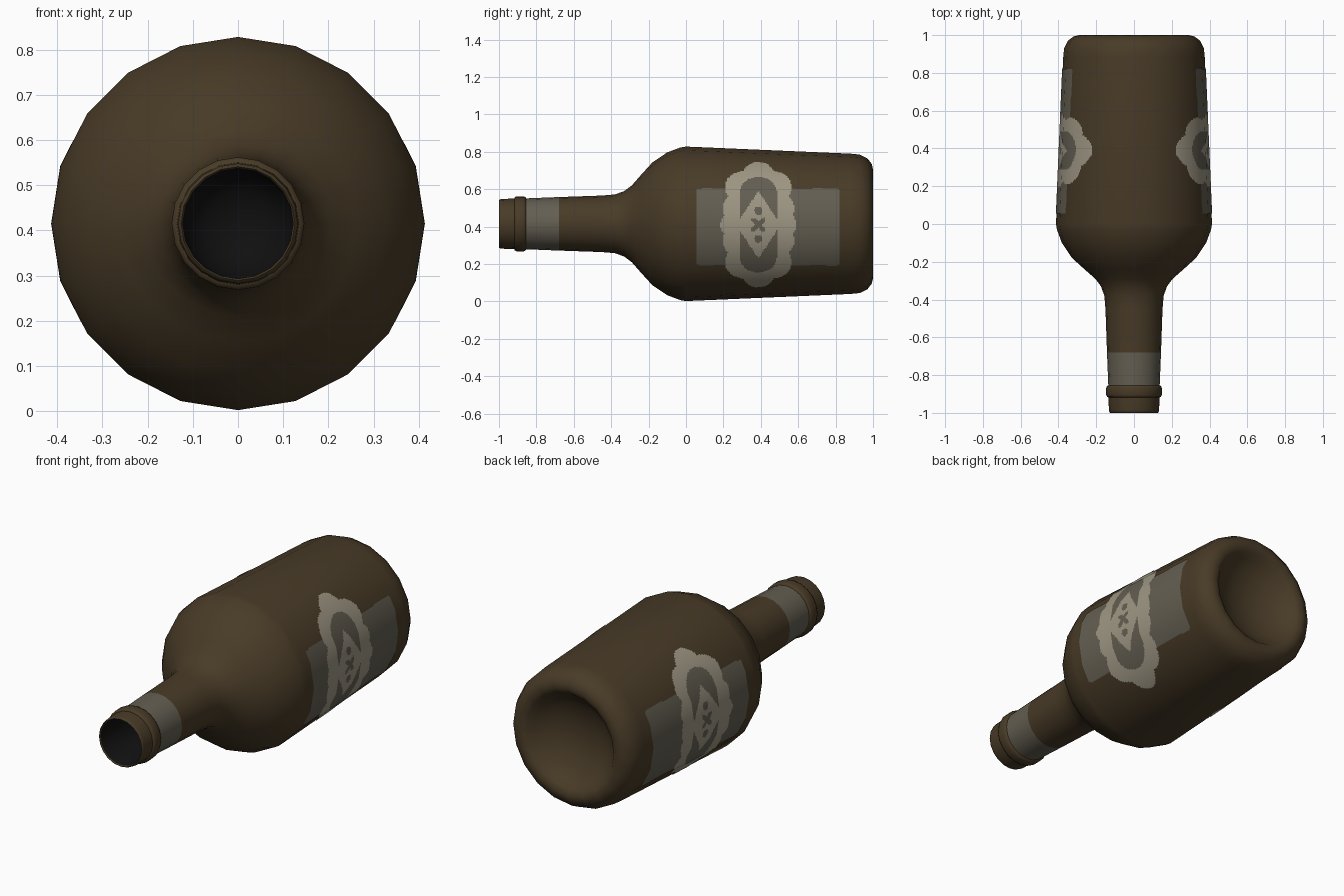
import bpy, bmesh, math
from mathutils import Vector

if "Cube" in bpy.data.objects:
    bpy.data.objects.remove(bpy.data.objects["Cube"])

SIDES = 20
AXIS_Z = 0.415
STEP = 2 * math.pi / SIDES


def material(name, rgb):
    m = bpy.data.materials.new(name)
    m.diffuse_color = (*rgb, 1)
    m.use_nodes = True
    m.node_tree.nodes["Principled BSDF"].inputs["Base Color"].default_value = m.diffuse_color
    return m


glass = material("brown glass", (0.065, 0.043, 0.020))
paper = material("grey paper", (0.125, 0.112, 0.083))
cream = material("pale print", (0.340, 0.305, 0.228))
dark = material("dark inside", (0.005, 0.005, 0.005))

# Lathe profile (y, radius): base hollow, body, shoulder, neck, lip, mouth cavity
PROFILE = [
    (0.87, 0), (0.885, 0.10), (0.915, 0.18), (0.955, 0.235), (0.985, 0.26), (1.0, 0.29),
    (0.993, 0.32), (0.97, 0.35), (0.93, 0.37), (0.88, 0.375),
    (0.0, 0.413), (-0.03, 0.408), (-0.10, 0.382), (-0.18, 0.328), (-0.24, 0.262),
    (-0.29, 0.205), (-0.33, 0.175), (-0.38, 0.157), (-0.45, 0.151),
    (-0.68, 0.143), (-0.855, 0.136),
    (-0.858, 0.143), (-0.868, 0.147), (-0.905, 0.147), (-0.915, 0.143), (-0.918, 0.135),
    (-0.985, 0.133), (-0.997, 0.130), (-1.0, 0.126), (-0.995, 0.122),
    (-0.45, 0.125), (-0.36, 0.115), (-0.31, 0.07), (-0.30, 0),
]
BAND = PROFILE.index((-0.68, 0.143))
MOUTH = PROFILE.index((-0.995, 0.122))


def make_bottle():
    bm = bmesh.new()
    rings = []
    for y, r in PROFILE:
        n = SIDES if r else 1
        rings.append([bm.verts.new((r * math.cos(i * STEP), y, AXIS_Z + r * math.sin(i * STEP)))
                      for i in range(n)])
    for k, (a, b) in enumerate(zip(rings, rings[1:])):
        for i in range(SIDES):
            j = (i + 1) % SIDES
            if len(a) == 1:
                f = bm.faces.new((a[0], b[i], b[j]))
            elif len(b) == 1:
                f = bm.faces.new((a[i], b[0], a[j]))
            else:
                f = bm.faces.new((a[i], b[i], b[j], a[j]))
            f.material_index = 1 if k == BAND else 2 if k >= MOUTH else 0
    bmesh.ops.recalc_face_normals(bm, faces=bm.faces)
    me = bpy.data.meshes.new("bottle")
    bm.to_mesh(me)
    bm.free()
    for m in (glass, paper, dark):
        me.materials.append(m)
    ob = bpy.data.objects.new("bottle", me)
    bpy.context.collection.objects.link(ob)
    bpy.context.view_layer.objects.active = ob
    ob.select_set(True)
    bpy.ops.object.shade_smooth_by_angle(angle=math.radians(50))


# Scalloped medallion: circles (u, v, radius), repeated in all four quadrants
LOBES = [(0, 0.24, 0.095), (0.09, 0.20, 0.086), (0.125, 0, 0.077), (0.112, 0.085, 0.08)]


def in_medallion(u, v):
    return (u < 0.158 and v < 0.21) or any(math.hypot(u - a, v - b) < r for a, b, r in LOBES)


def in_cutout(u, v):
    arch = u < 0.1 and 0.02 < v < 0.255
    if v > 0.17:
        arch = (u / 0.1) ** 2 + ((v - 0.17) / 0.085) ** 2 < 1
    wedge = u < 0.1 * (0.18 - v) / 0.15
    dot = math.hypot(u, v - 0.075) < 0.021
    star = max(u, v) < 0.036 and abs(u - v) < 0.017
    return (arch and not wedge) or dot or star


def label_colour(y, z):
    """0 = paper, 1 = print, None = bare glass"""
    u, v = abs(y - 0.387), abs(z + 0.005)
    if in_medallion(u, v):
        return 0 if in_cutout(u, v) else 1
    du, dv = abs(y - 0.437) - 0.365, abs(z + 0.016) - 0.185
    if math.hypot(max(du, 0), max(dv, 0)) < 0.02:
        return 0
    return None


def body_radius(y):
    return 0.413 - 0.038 * y / 0.88


def make_label(name, side):
    # Thin sheet following the flat sides of the body
    dy, da = 0.0075, math.radians(1)
    verts, normals, faces, mats, index = [], [], [], [], {}

    def vert(i, j):
        if (i, j) not in index:
            y, a = 0.04 + i * dy, j * da
            r = body_radius(y) * math.cos(STEP / 2) / math.cos(a % STEP - STEP / 2) + 0.003
            index[i, j] = len(verts)
            verts.append((side * r * math.cos(a), y, AXIS_Z + r * math.sin(a)))
            normals.append(Vector((side * math.cos(a), 0.043, math.sin(a))).normalized())
        return index[i, j]

    for i in range(106):
        for j in range(-64, 64):
            y = 0.04 + (i + 0.5) * dy
            c = label_colour(y, body_radius(y) * math.sin((j + 0.5) * da))
            if c is None:
                continue
            quad = [vert(i, j), vert(i + 1, j), vert(i + 1, j + 1), vert(i, j + 1)]
            faces.append(quad if side > 0 else quad[::-1])
            mats.append(c)
    me = bpy.data.meshes.new(name)
    me.from_pydata(verts, [], faces)
    me.materials.append(paper)
    me.materials.append(cream)
    for p, c in zip(me.polygons, mats):
        p.material_index = c
        p.use_smooth = True
    me.normals_split_custom_set_from_vertices(normals)
    bpy.context.collection.objects.link(bpy.data.objects.new(name, me))


make_bottle()
make_label("right_label", 1)
make_label("left_label", -1)
